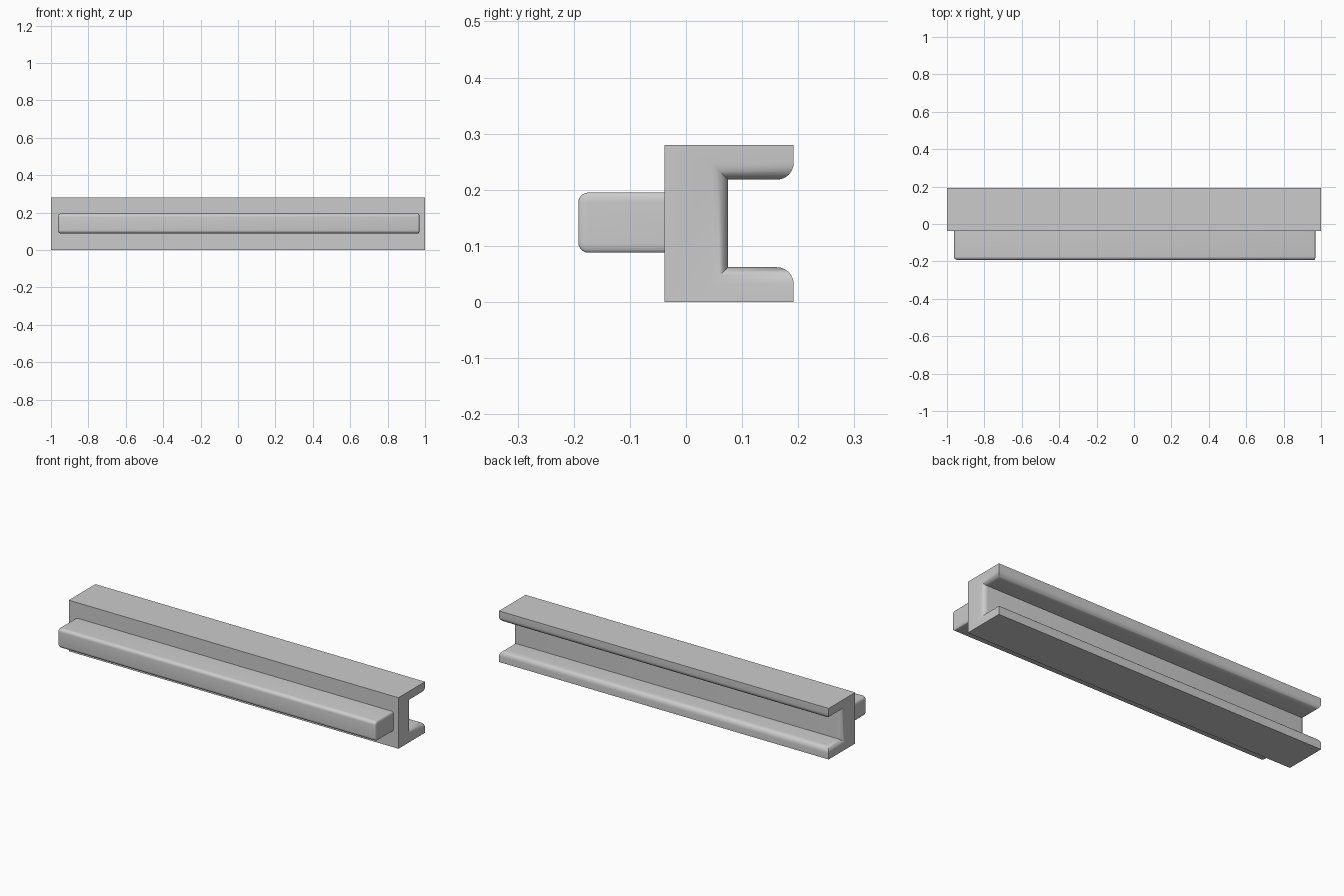
import bpy
import bmesh

cube = bpy.data.objects.get("Cube")
if cube:
    bpy.data.objects.remove(cube, do_unlink=True)

grey = bpy.data.materials.new("plain_grey")
grey.use_nodes = True
grey.diffuse_color = (0.6, 0.6, 0.6, 1)
grey.node_tree.nodes["Principled BSDF"].inputs["Base Color"].default_value = (0.6, 0.6, 0.6, 1)


def extruded_bar(profile, x0, x1):
    """Extrude a (y, z) outline along x."""
    bm = bmesh.new()
    face = bm.faces.new([bm.verts.new((x0, y, z)) for y, z in profile])
    out = bmesh.ops.extrude_face_region(bm, geom=[face])
    moved = [v for v in out["geom"] if isinstance(v, bmesh.types.BMVert)]
    bmesh.ops.translate(bm, verts=moved, vec=(x1 - x0, 0, 0))
    bmesh.ops.recalc_face_normals(bm, faces=bm.faces)
    return bm


def round_edges(bm, edges, radius):
    bmesh.ops.bevel(bm, geom=edges, offset=radius, offset_type='OFFSET',
                    segments=6, profile=0.5, affect='EDGES', clamp_overlap=True)


def finish(bm, name):
    bmesh.ops.recalc_face_normals(bm, faces=bm.faces)
    mesh = bpy.data.meshes.new(name)
    bm.to_mesh(mesh)
    bm.free()
    mesh.materials.append(grey)
    obj = bpy.data.objects.new(name, mesh)
    bpy.context.collection.objects.link(obj)
    bpy.ops.object.select_all(action='DESELECT')
    obj.select_set(True)
    bpy.context.view_layer.objects.active = obj
    bpy.ops.object.shade_smooth_by_angle(angle=0.6)


# Channel: web with two lips, groove open to the back
front, web, back = -0.038, 0.075, 0.192
low, high, top = 0.062, 0.218, 0.28
bm = extruded_bar([(front, 0), (back, 0), (back, low), (web, low),
                   (web, high), (back, high), (back, top), (front, top)], -1, 1)


def on_groove(v):
    return v.co.y > 0 and low - 0.01 < v.co.z < high + 0.01


# Round the groove's whole rim, leaving its two inside corners sharp
rim = [e for e in bm.edges if all(on_groove(v) for v in e.verts)
       and not (e.verts[0].co.x != e.verts[1].co.x
                and abs(e.verts[0].co.y - web) < 0.01)]
round_edges(bm, rim, 0.03)
finish(bm, "channel_body")

# Tongue: rounded bar on the front, with a tighter rounding at the +x end
bottom, crown, tip, left_end, radius = 0.088, 0.195, -0.192, 0.97, 0.018
bm = extruded_bar([(tip, bottom), (front, bottom), (front, crown), (tip, crown)],
                  -0.963, left_end)
round_edges(bm, [e for e in bm.edges
                 if any(v.co.y < front - 0.01 for v in e.verts)
                 or abs(e.verts[0].co.z - e.verts[1].co.z) < 0.01
                 and e.verts[0].co.x != e.verts[1].co.x
                 and e.verts[0].co.y < front - 0.01], radius)
for v in bm.verts:
    if v.co.x > left_end - radius - 0.001:
        v.co.x = left_end - (left_end - v.co.x) * 0.4
finish(bm, "front_tongue")
